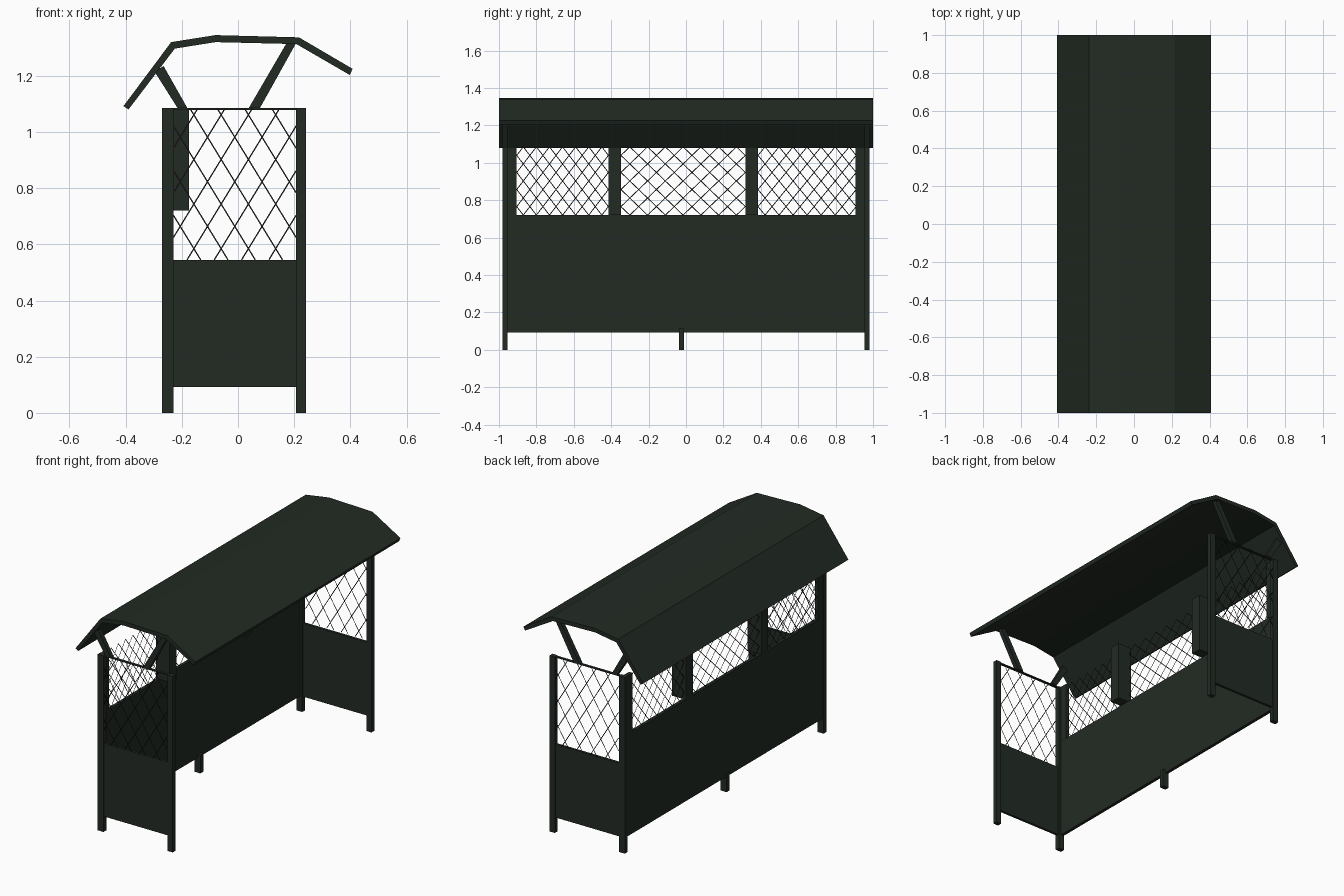
import bpy, bmesh
from mathutils import Vector

cube = bpy.data.objects.get("Cube")
if cube:
    bpy.data.objects.remove(cube, do_unlink=True)


def material(name, rgb):
    m = bpy.data.materials.new(name)
    m.use_nodes = True
    m.diffuse_color = (*rgb, 1)
    bsdf = m.node_tree.nodes["Principled BSDF"]
    bsdf.inputs["Base Color"].default_value = (*rgb, 1)
    bsdf.inputs["Roughness"].default_value = 0.8
    return m


GREEN = material("dark green paint", (0.016, 0.024, 0.017))
WIRE = material("dark wire", (0.016, 0.015, 0.015))


def finish(name, bm, mat):
    mesh = bpy.data.meshes.new(name)
    bm.to_mesh(mesh)
    bm.free()
    mesh.materials.append(mat)
    ob = bpy.data.objects.new(name, mesh)
    bpy.context.collection.objects.link(ob)
    return ob


def prism(name, profile, y0, y1):
    """Extrude an x-z outline from y0 to y1."""
    bm = bmesh.new()
    face = bm.faces.new([bm.verts.new((x, y0, z)) for x, z in profile])
    ext = bmesh.ops.extrude_face_region(bm, geom=[face])
    moved = [v for v in ext["geom"] if isinstance(v, bmesh.types.BMVert)]
    bmesh.ops.translate(bm, verts=moved, vec=(0, y1 - y0, 0))
    bmesh.ops.recalc_face_normals(bm, faces=bm.faces)
    return finish(name, bm, GREEN)


def box(name, x, y, z):
    return prism(name, [(x[0], z[0]), (x[1], z[0]), (x[1], z[1]), (x[0], z[1])], *y)


def wire_mesh(name, place, u, v, across, up, width=0.0045):
    """Diamond wire mesh in a rectangle; place(u, v) gives the 3D point."""
    bm = bmesh.new()
    w, h = u[1] - u[0], v[1] - v[0]
    slope = (h / up) / (w / across)
    reach = h / slope
    step = w / across
    for sign in (1, -1):
        for i in range(-int(up) - 2, int(across) + 2):
            # Each wire rises over the full height, then is clipped to the sides
            start = (i + 0.5) * step
            a, b = max(start, 0), min(start + reach, w)
            if b - a < width:
                continue
            ends = [Vector((t, (t - start) * slope)) for t in (a, b)]
            if sign < 0:
                ends = [Vector((w - p.x, p.y)) for p in ends]
            d = (ends[1] - ends[0]).normalized()
            side = Vector((-d.y, d.x)) * width / 2
            corners = [ends[0] - side, ends[1] - side, ends[1] + side, ends[0] + side]
            bm.faces.new([bm.verts.new(place(u[0] + p.x, v[0] + p.y)) for p in corners])
    return finish(name, bm, WIRE)


TOP, SILL, END_SILL, SKIRT = 1.085, 0.72, 0.545, 0.093
BACK_X, FRONT_X = (-0.27, -0.23), (0.207, 0.242)

# Bent roof sheet
outer = [(-0.408, 1.092), (-0.238, 1.32), (-0.08, 1.345), (0.217, 1.337), (0.408, 1.225)]
inner = [(0.398, 1.203), (0.208, 1.313), (-0.08, 1.32), (-0.225, 1.297), (-0.39, 1.08)]
prism("roof", outer + inner, -1, 1)

# Two matching end walls with posts, panel, mesh and roof braces
for side, label in ((-1, "front"), (1, "rear")):
    y = sorted((side * 0.954, side * 0.982))
    mid = side * 0.968
    panel_y = (mid - 0.008, mid + 0.008)
    box(label + "_back_post", BACK_X, y, (0, TOP))
    box(label + "_open_side_post", FRONT_X, y, (0, TOP))
    box(label + "_end_panel", (BACK_X[1], FRONT_X[0]), panel_y, (SKIRT, END_SILL))
    box(label + "_end_top_rail", (BACK_X[1], FRONT_X[0]), panel_y, (TOP - 0.006, TOP))
    wire_mesh(label + "_end_mesh", lambda a, b, s=side: (a, s * 0.985, b),
              (BACK_X[1], FRONT_X[0]), (END_SILL, TOP), 4.5, 3.4)
    prism(label + "_back_brace",
          [(-0.215, TOP), (-0.18, TOP), (-0.265, 1.235), (-0.297, 1.215)], *y)
    prism(label + "_open_side_brace",
          [(0.038, TOP), (0.078, TOP), (0.206, 1.315), (0.172, 1.315)], *y)
    # Flat strip closing the back wall at the corner
    box(label + "_corner_strip", (-0.268, -0.245),
        sorted((side * 0.954, side * 0.905)), (SILL, TOP))

# Back wall: solid lower panel, middle leg and window pillars
box("back_panel", (-0.266, -0.246), (-0.955, 0.955), (SKIRT, SILL))
box("middle_leg", BACK_X, (-0.038, -0.01), (0, SKIRT + 0.02))
pillars = [(-0.415, -0.348), (0.317, 0.385)]
for i, y in enumerate(pillars):
    box(f"back_pillar_{i + 1}", (-0.27, -0.175), y, (SILL, TOP))

# Back window meshes between the pillars
edges = [-0.905, *pillars[0], *pillars[1], 0.91]
for i in range(3):
    wire_mesh(f"back_window_mesh_{i + 1}", lambda a, b: (-0.256, a, b),
              (edges[2 * i], edges[2 * i + 1]), (SILL, TOP), 7, 4)
